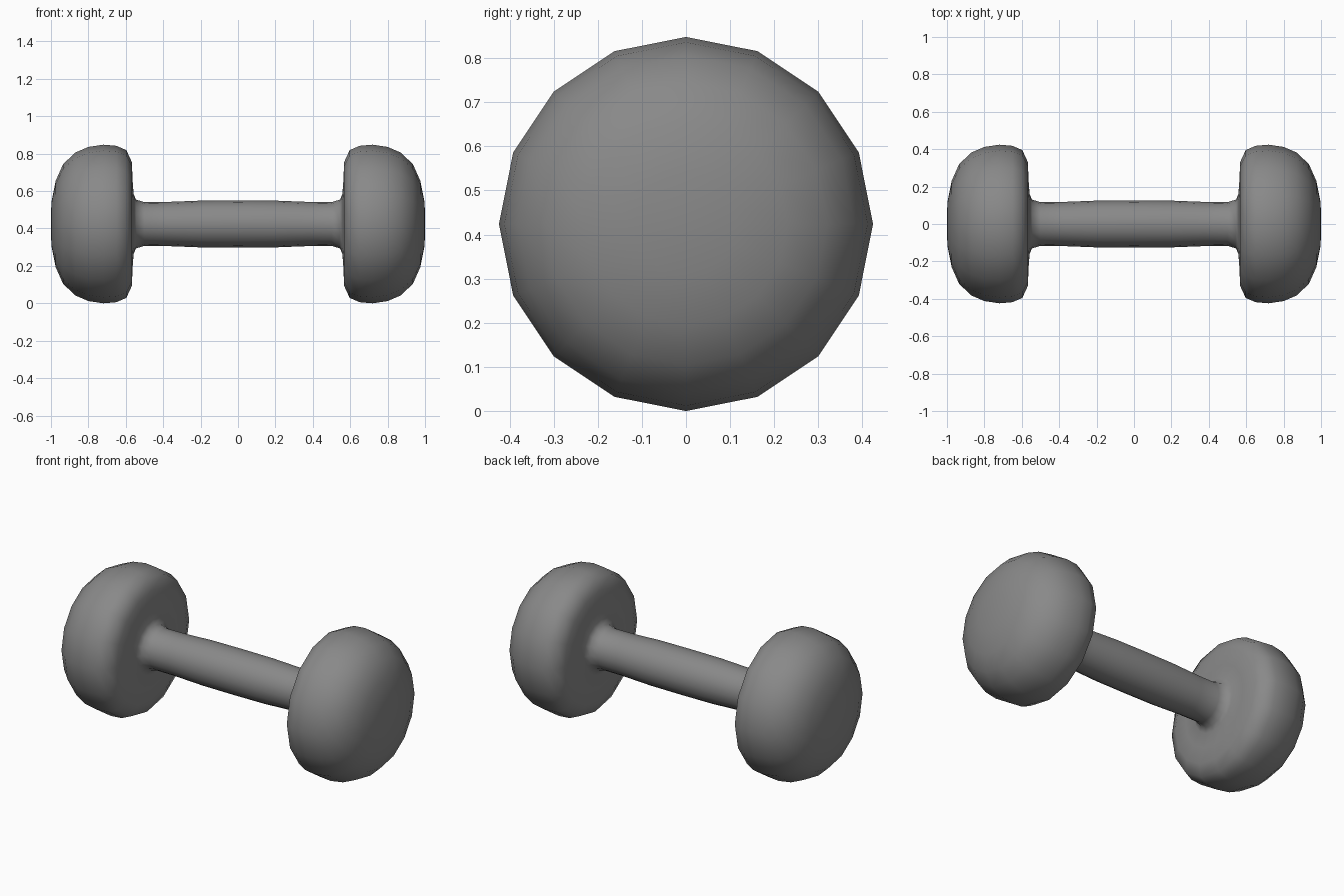
import bpy, bmesh
from math import pi
from mathutils import Matrix, Vector

cube = bpy.data.objects.get("Cube")
if cube:
    bpy.data.objects.remove(cube, do_unlink=True)

SIDES = 16
AXIS_Z = 0.424

grey = bpy.data.materials.new("iron grey")
grey.use_nodes = True
colour = (0.25, 0.25, 0.25, 1)
grey.diffuse_color = colour
grey.node_tree.nodes["Principled BSDF"].inputs["Base Color"].default_value = colour

# Half outline (x, radius): handle centre, fillet, inner face, rim, outer dome
half = [(0, .126), (.2, .125), (.38, .118), (.5, .117), (.545, .13), (.558, .16),
        (.564, .24), (.567, .33), (.597, .395), (.65, .418), (.72, .424), (.8, .412),
        (.87, .382), (.935, .32), (.975, .23), (.998, .115), (1, 0)]
outline = [(-x, r) for x, r in reversed(half[1:])] + half

# Revolve the outline around the long axis
bm = bmesh.new()
verts = [bm.verts.new((x, 0, r)) for x, r in outline]
edges = [bm.edges.new(pair) for pair in zip(verts, verts[1:])]
bmesh.ops.spin(bm, geom=verts + edges, cent=(0, 0, 0), axis=(1, 0, 0),
               angle=2 * pi, steps=SIDES)
bmesh.ops.remove_doubles(bm, verts=bm.verts[:], dist=0.001)
bmesh.ops.recalc_face_normals(bm, faces=bm.faces[:])
bmesh.ops.translate(bm, vec=(0, 0, AXIS_Z), verts=bm.verts[:])
for face in bm.faces:
    face.smooth = True

mesh = bpy.data.meshes.new("dumbbell")
bm.to_mesh(mesh)
bm.free()
mesh.materials.append(grey)
dumbbell = bpy.data.objects.new("dumbbell", mesh)
bpy.context.collection.objects.link(dumbbell)
